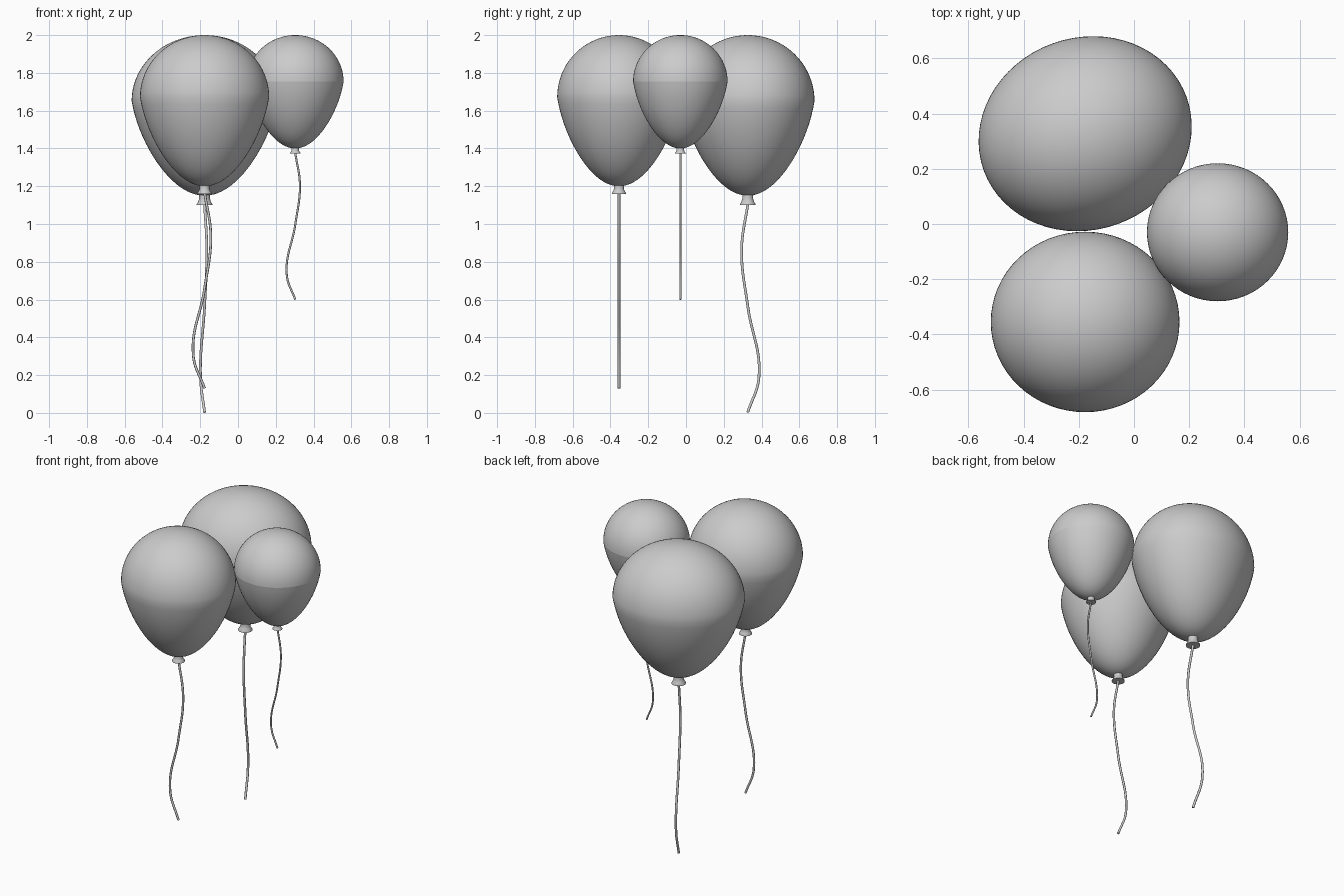
import bpy, bmesh, math
from mathutils import Matrix

if "Cube" in bpy.data.objects:
    bpy.data.objects.remove(bpy.data.objects["Cube"])

SEG = 64


def lathe(name, profile, seg, matrix):
    """Revolve (radius, z) points about z; zero-radius ends are merged to poles."""
    bm = bmesh.new()
    vs = [bm.verts.new((r, 0, z)) for r, z in profile]
    es = [bm.edges.new(p) for p in zip(vs, vs[1:])]
    bmesh.ops.spin(bm, geom=vs + es, cent=(0, 0, 0), axis=(0, 0, 1),
                   angle=2 * math.pi, steps=seg, use_duplicate=False)
    bmesh.ops.remove_doubles(bm, verts=bm.verts, dist=1e-5)
    bmesh.ops.recalc_face_normals(bm, faces=bm.faces)
    me = bpy.data.meshes.new(name)
    bm.to_mesh(me)
    bm.free()
    ob = bpy.data.objects.new(name, me)
    bpy.context.collection.objects.link(ob)
    ob.matrix_world = matrix
    bpy.ops.object.select_all(action='DESELECT')
    ob.select_set(True)
    bpy.context.view_layer.objects.active = ob
    bpy.ops.object.shade_smooth_by_angle(angle=math.radians(40))
    return ob


def body_profile(top, bottom):
    """Unit-radius teardrop: elliptical crown, tapered lower half."""
    mid = top - 0.41 * (top - bottom)
    pts = []
    n = 40
    for i in range(n + 1):
        a = math.pi * i / n
        r, c = math.sin(a), math.cos(a)
        if c >= 0:
            z = mid + c * (top - mid)
        else:
            z = mid + c * (mid - bottom)
            r *= 1 + 0.22 * c
        pts.append((0 if i in (0, n) else r, z))
    return pts


def balloon(label, x, y, rx, ry, turn, bottom, knot_r, knot_end, tail, sway, thick):
    place = Matrix.Translation((x, y, 0)) @ Matrix.Rotation(math.radians(turn), 4, 'Z')
    # inflated body
    lathe(label + "_balloon", body_profile(2.0, bottom), SEG,
          place @ Matrix.Diagonal((rx, ry, 1, 1)))
    # flared knot
    h = bottom - knot_end
    k = knot_r
    lathe(label + "_knot", [(0, bottom + 0.012), (0.7 * k, bottom + 0.012),
                            (0.68 * k, bottom - 0.3 * h), (0.8 * k, bottom - 0.65 * h),
                            (k, knot_end + 0.1 * h), (k, knot_end), (0, knot_end)],
          32, place)
    # swaying string
    cu = bpy.data.curves.new(label + "_string", 'CURVE')
    cu.dimensions = '3D'
    cu.bevel_depth = thick
    cu.bevel_resolution = 2
    cu.resolution_u = 12
    cu.use_fill_caps = True
    path = [(0, 0), (0.033, 0.22), (0, 0.49), (-0.06, 0.83), (0, 1)]
    sp = cu.splines.new('BEZIER')
    sp.bezier_points.add(len(path) - 1)
    start = knot_end + 0.005
    for p, (dx, f) in zip(sp.bezier_points, path):
        p.co = (dx * sway, 0, start + f * (tail - start))
        p.handle_left_type = p.handle_right_type = 'AUTO'
    ob = bpy.data.objects.new(label + "_string", cu)
    bpy.context.collection.objects.link(ob)
    ob.matrix_world = place


balloon("front", -0.177, -0.355, 0.342, 0.327, 0, 1.2, 0.038, 1.16, 0.13, 1.0, 0.007)
balloon("back", -0.177, 0.327, 0.348, 0.391, -70, 1.15, 0.042, 1.10, 0.003, 1.05, 0.0075)
balloon("small", 0.303, -0.03, 0.256, 0.25, 0, 1.4, 0.029, 1.372, 0.6, 0.75, 0.0055)
